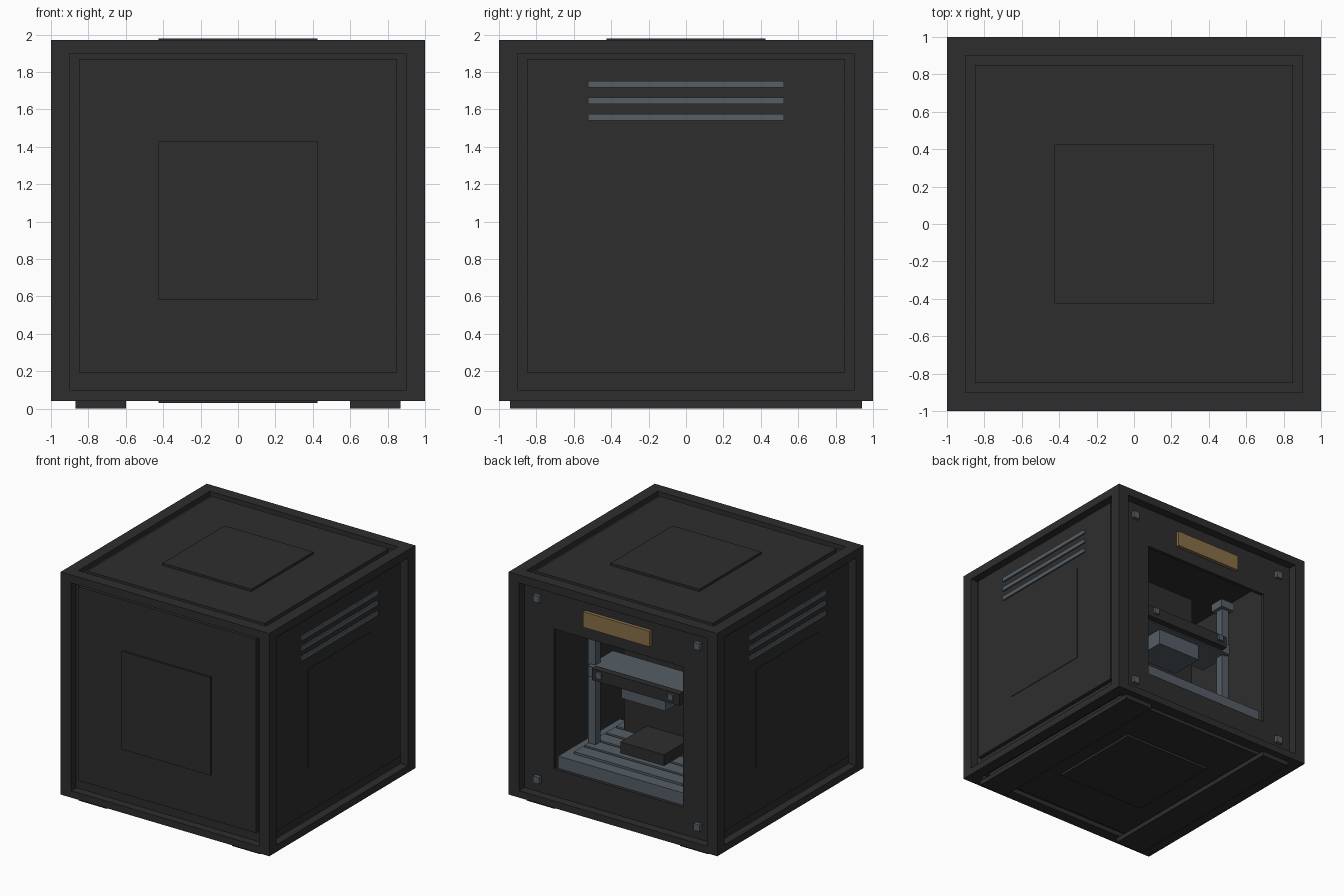
import bpy, bmesh

if "Cube" in bpy.data.objects:
    bpy.data.objects.remove(bpy.data.objects["Cube"])


def material(name, rgb):
    m = bpy.data.materials.new(name)
    m.diffuse_color = (*rgb, 1)
    m.use_nodes = True
    m.node_tree.nodes["Principled BSDF"].inputs["Base Color"].default_value = m.diffuse_color
    return m


DARK = material("charcoal", (0.027, 0.027, 0.027))
STEEL = material("steel grey", (0.090, 0.113, 0.133))
BRASS = material("brass", (0.25, 0.16, 0.065))


def boxes(name, mat, spans):
    """One object from boxes given as (x0, x1, y0, y1, z0, z1)."""
    bm = bmesh.new()
    for x0, x1, y0, y1, z0, z1 in spans:
        v = bmesh.ops.create_cube(bm, size=1)["verts"]
        bmesh.ops.scale(bm, verts=v, vec=(x1 - x0, y1 - y0, z1 - z0))
        bmesh.ops.translate(bm, verts=v, vec=((x0 + x1) / 2, (y0 + y1) / 2, (z0 + z1) / 2))
    me = bpy.data.meshes.new(name)
    bm.to_mesh(me)
    bm.free()
    me.materials.append(mat)
    ob = bpy.data.objects.new(name, me)
    bpy.context.collection.objects.link(ob)
    return ob


def both(span):
    """A box and its mirror image across x."""
    x0, x1, *rest = span
    return [(x0, x1, *rest), (-x1, -x0, *rest)]


# Outer frame: four posts, plus top and bottom rails
posts, rails = [], []
for y0 in (-1, 0.9):
    posts += both((0.9, 1, y0, y0 + 0.1, 0.04, 1.97))
for z0, z1 in ((0.04, 0.10), (1.90, 1.97)):
    rails += both((0.9, 1, -0.9, 0.9, z0, z1))
    rails += [(-0.9, 0.9, y, y + 0.1, z0, z1) for y in (-1, 0.9)]
boxes("frame_posts", DARK, posts)
boxes("frame_rails", DARK, rails)
boxes("foot_rails", DARK, both((0.6, 0.87, -0.94, 0.94, 0, 0.04)))

# Side walls with raised panel, centre plate and vent strips
boxes("side_walls", DARK, both((0.90, 0.93, -0.9, 0.9, 0.10, 1.90)))
boxes("side_panels", DARK, both((0.93, 0.965, -0.85, 0.85, 0.19, 1.87)))
boxes("side_plates", DARK, both((0.965, 0.969, -0.425, 0.425, 0.58, 1.43)))
vents = []
for z in (1.54, 1.628, 1.717):
    vents += both((0.965, 0.978, -0.525, 0.525, z, z + 0.036))
boxes("vent_strips", STEEL, vents)

# Front wall
boxes("front_wall", DARK, [(-0.9, 0.9, -0.93, -0.90, 0.10, 1.90)])
boxes("front_panel", DARK, [(-0.85, 0.85, -0.97, -0.93, 0.19, 1.87)])
boxes("front_plate", DARK, [(-0.425, 0.425, -0.985, -0.97, 0.58, 1.43)])

# Roof and floor
boxes("roof", DARK, [(-0.9, 0.9, -0.9, 0.9, 1.90, 1.93)])
boxes("roof_panel", DARK, [(-0.85, 0.85, -0.85, 0.85, 1.93, 1.96)])
boxes("roof_plate", DARK, [(-0.425, 0.425, -0.425, 0.425, 1.96, 1.98)])
boxes("floor", DARK, [(-0.9, 0.9, -0.9, 0.9, 0.08, 0.11)])
boxes("floor_panel", DARK, [(-0.85, 0.85, -0.85, 0.85, 0.05, 0.08)])
boxes("floor_plate", DARK, [(-0.425, 0.425, -0.425, 0.425, 0.03, 0.05)])

# Back wall around an open window
boxes("back_wall", DARK, both((0.62, 0.9, 0.895, 0.925, 0.10, 1.90)) + [
    (-0.62, 0.62, 0.895, 0.925, 1.55, 1.90),
    (-0.62, 0.62, 0.895, 0.925, 0.10, 0.335)])
bolts = []
for z in (0.21, 1.78):
    bolts += both((0.74, 0.80, 0.925, 0.955, z - 0.03, z + 0.03))
boxes("corner_bolts", STEEL, bolts)
boxes("back_label_plate", BRASS, [(-0.32, 0.32, 0.925, 0.955, 1.655, 1.79)])

# Machine bed with slats running across
boxes("machine_bed", STEEL, [(-0.6, 0.6, 0.05, 0.893, 0.30, 0.44)])
boxes("bed_slats", STEEL, [(-0.52, 0.52, y, y + 0.12, 0.44, 0.46)
                           for y in (0.09, 0.235, 0.38, 0.525, 0.67)])
boxes("work_block", DARK, [(-0.21, 0.21, 0.23, 0.60, 0.46, 0.555)])

# Columns, caps and back plate
boxes("machine_columns", STEEL, both((0.455, 0.525, 0.52, 0.59, 0.44, 1.50)))
boxes("column_caps", STEEL, both((0.425, 0.555, 0.49, 0.62, 1.50, 1.57)))
boxes("machine_back_plate", DARK, [(-0.43, 0.43, 0.20, 0.235, 0.44, 1.73)])

# Cross beam, front strip and tool head
boxes("cross_beam", STEEL, [(-0.5, 0.5, 0.29, 0.63, 1.06, 1.15)])
boxes("beam_strip", DARK, [(-0.42, 0.42, 0.63, 0.69, 1.07, 1.17)])
boxes("beam_bolts", STEEL, both((0.32, 0.37, 0.69, 0.71, 1.105, 1.155)))
boxes("tool_head", STEEL, [(-0.21, 0.21, 0.28, 0.58, 0.925, 1.06)])
